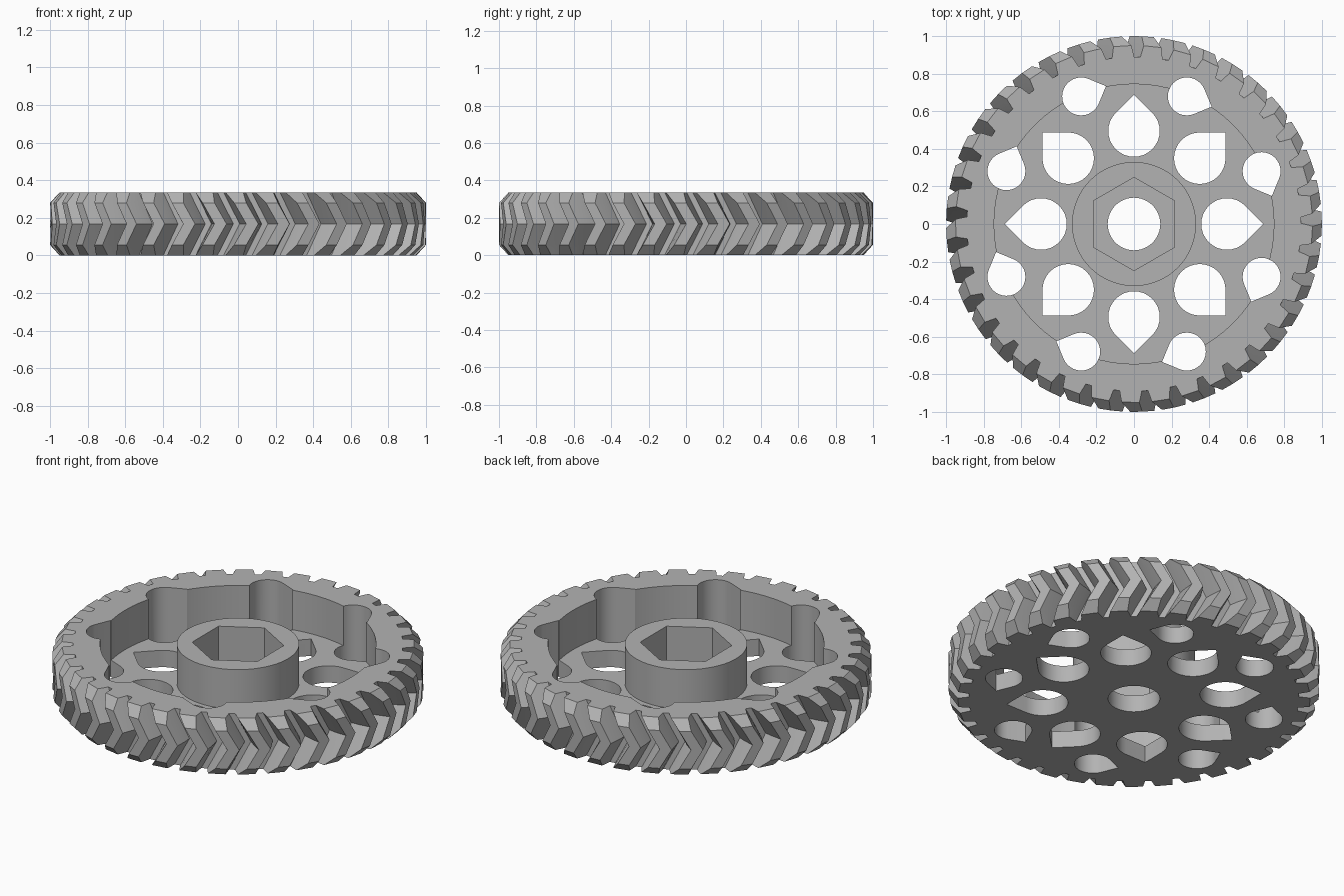
import bpy, bmesh, math
from math import pi, cos, sin

cube = bpy.data.objects.get("Cube")
if cube:
    bpy.data.objects.remove(cube, do_unlink=True)

HEIGHT, WEB = 0.335, 0.10
TEETH, ROOT, TIP = 37, 0.89, 1.0
PITCH = 2 * pi / TEETH
TWIST = 0.096            # angle the tooth mid-plane leads its ends by
PHASE = math.radians(89.5)

grey = bpy.data.materials.new("grey plastic")
grey.use_nodes = True
COLOUR = (0.45, 0.45, 0.45, 1)
grey.diffuse_color = COLOUR
grey.node_tree.nodes["Principled BSDF"].inputs["Base Color"].default_value = COLOUR


def to_object(name, bm):
    bmesh.ops.recalc_face_normals(bm, faces=bm.faces)
    mesh = bpy.data.meshes.new(name)
    bm.to_mesh(mesh)
    bm.free()
    mesh.materials.append(grey)
    obj = bpy.data.objects.new(name, mesh)
    bpy.context.collection.objects.link(obj)
    return obj


def loft(bm, rings, capped=True):
    """Skin closed rings of points; cap the ends, or join last to first."""
    rows = [[bm.verts.new(p) for p in ring] for ring in rings]
    n = len(rows[0])
    pairs = list(zip(rows, rows[1:]))
    if not capped:
        pairs.append((rows[-1], rows[0]))
    for a, b in pairs:
        for i in range(n):
            j = (i + 1) % n
            bm.faces.new((a[i], a[j], b[j], b[i]))
    if capped:
        bm.faces.new(rows[0])
        bm.faces.new(rows[-1])


def circle(r, z, n=72, start=0.0):
    return [(r * cos(start + 2 * pi * i / n), r * sin(start + 2 * pi * i / n), z)
            for i in range(n)]


def prism(bm, outline, z0, z1):
    loft(bm, [[(x, y, z) for x, y in outline] for z in (z0, z1)])


def teardrop(place, dist, r, point):
    """Outline of a round hole with a 90 degree corner facing 'point'."""
    cx, cy = dist * cos(place), dist * sin(place)
    pts = [(cx + r * cos(point + pi / 4 + 1.5 * pi * i / 24),
            cy + r * sin(point + pi / 4 + 1.5 * pi * i / 24)) for i in range(25)]
    tip = r * math.sqrt(2)
    return pts + [(cx + tip * cos(point), cy + tip * sin(point))]


# Herringbone toothed blank with chamfered tooth ends
def half_width(r):
    t = (r - ROOT) / (TIP - ROOT)
    return PITCH * (0.39 - 0.16 * t - 0.04 * t * t)


def gear_ring(z, limit):
    lead = TWIST * (1 - abs(z - HEIGHT / 2) / (HEIGHT / 2))
    ring = []
    for k in range(TEETH):
        mid = PHASE - TWIST + lead + k * PITCH
        for side, radii in ((-1, (ROOT, 0.935, TIP)), (1, (TIP, 0.935, ROOT))):
            for r in radii:
                r = min(r, limit)
                a = mid + side * half_width(r)
                ring.append((r * cos(a), r * sin(a), z))
    return ring


bm = bmesh.new()
loft(bm, [gear_ring(z, lim) for z, lim in (
    (0, 0.95), (0.055, TIP), (HEIGHT / 2, TIP), (HEIGHT - 0.055, TIP), (HEIGHT, 0.95))])
gear = to_object("herringbone_gear", bm)

# Ring-shaped pocket between hub and rim
bm = bmesh.new()
loft(bm, [circle(0.33, WEB), circle(0.745, WEB), circle(0.745, 0.5), circle(0.33, 0.5)],
     capped=False)
pocket = to_object("pocket_cutter", bm)

# Bore and two rings of teardrop holes
bm = bmesh.new()
prism(bm, [p[:2] for p in circle(0.14, 0, 48)], -0.1, 0.5)
for k in range(8):
    a = k * pi / 4
    prism(bm, teardrop(a, 0.495, 0.137, a), -0.1, 0.5)
    b = a + pi / 8
    prism(bm, teardrop(b, 0.735, 0.101, b - pi / 2), -0.1, 0.5)
holes = to_object("hole_cutter", bm)

# Hexagonal nut recess in the hub
bm = bmesh.new()
prism(bm, [p[:2] for p in circle(0.248, 0, 6, pi / 2)], WEB, 0.5)
nut = to_object("nut_recess_cutter", bm)

# Cut everything out of the blank, then drop the cutters
bpy.context.view_layer.objects.active = gear
for cutter in (pocket, holes, nut):
    cutter.hide_render = True
    mod = gear.modifiers.new(cutter.name, 'BOOLEAN')
    mod.operation, mod.solver, mod.object = 'DIFFERENCE', 'EXACT', cutter
    bpy.ops.object.modifier_apply(modifier=mod.name)
    bpy.data.objects.remove(cutter, do_unlink=True)

bpy.ops.object.select_all(action='DESELECT')
gear.select_set(True)
bpy.ops.object.shade_smooth_by_angle(angle=math.radians(20))
